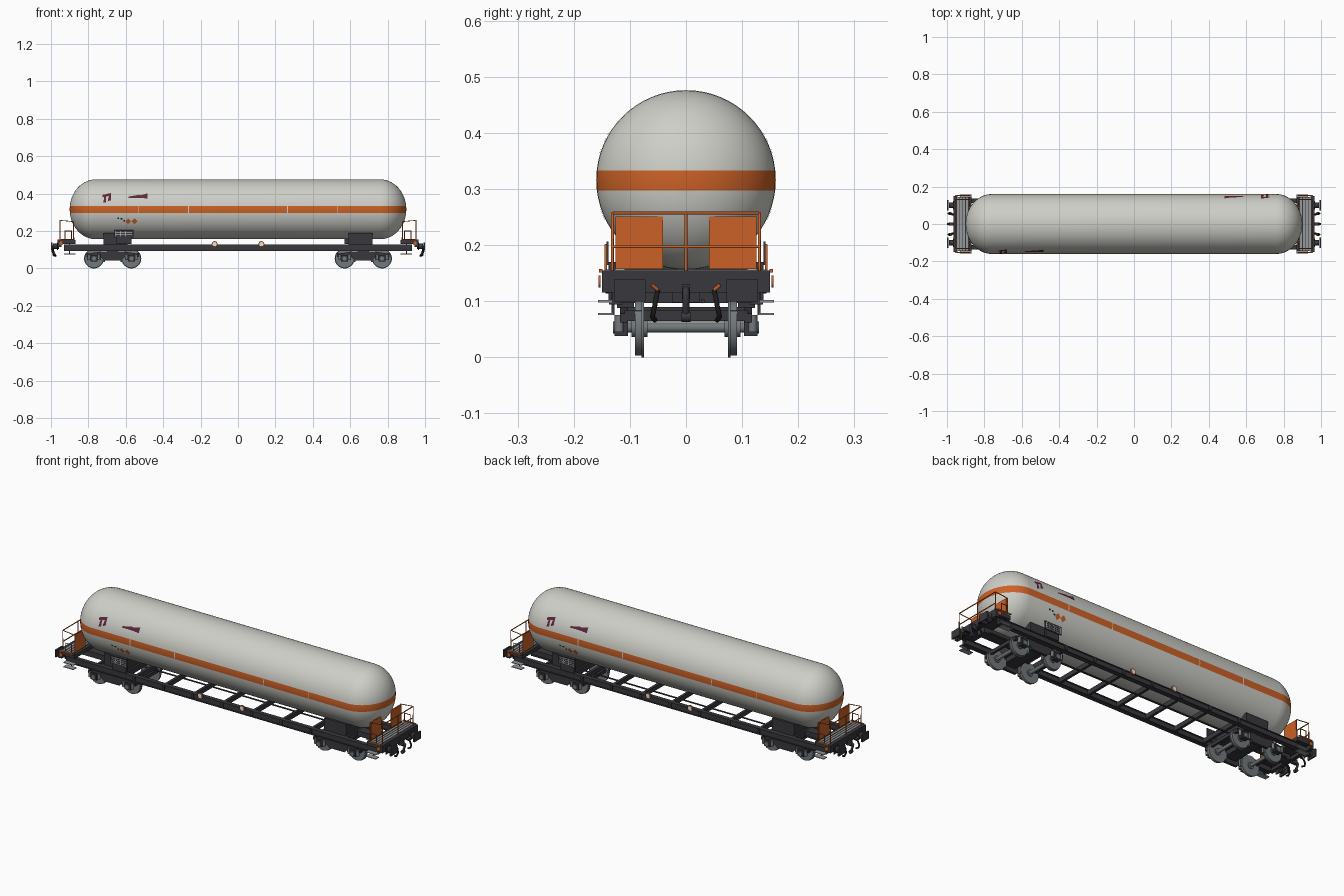
import bpy, bmesh, math
from mathutils import Matrix, Vector

cube = bpy.data.objects.get("Cube")
if cube:
    bpy.data.objects.remove(cube, do_unlink=True)


def material(name, r, g, b):
    m = bpy.data.materials.new(name)
    m.use_nodes = True
    m.diffuse_color = (r, g, b, 1)
    m.node_tree.nodes["Principled BSDF"].inputs["Base Color"].default_value = (r, g, b, 1)
    return m


PALE = material("pale grey paint", 0.62, 0.62, 0.58)
ORANGE = material("orange paint", 0.6, 0.12, 0.02)
DARK = material("dark frame", 0.04, 0.04, 0.048)
STEEL = material("wheel steel", 0.17, 0.19, 0.2)
GRATE = material("grating grey", 0.3, 0.32, 0.34)
MAROON = material("maroon marking", 0.11, 0.02, 0.045)
WHITE = material("white", 0.8, 0.8, 0.8)
BLACK = material("black", 0.012, 0.012, 0.012)

R, ZC, END, CAP = 0.16, 0.316, 0.9, 0.14
SIDES = (-1, 1)
CORNERS = [(sx, sy) for sx in SIDES for sy in SIDES]


class Part:
    """Collects simple solids into one object."""

    def __init__(self):
        self.bm = bmesh.new()

    def box(self, x, y, z, sx, sy, sz):
        m = Matrix.Translation((x, y, z)) @ Matrix.Diagonal((sx, sy, sz, 1))
        bmesh.ops.create_cube(self.bm, size=1, matrix=m)

    def cyl(self, x, y, z, r, length, axis="Y", n=32, r2=None):
        rot = {"X": Matrix.Rotation(math.pi / 2, 4, "Y"),
               "Y": Matrix.Rotation(math.pi / 2, 4, "X"), "Z": Matrix()}[axis]
        bmesh.ops.create_cone(self.bm, cap_ends=True, segments=n, radius1=r,
                              radius2=r if r2 is None else r2, depth=length,
                              matrix=Matrix.Translation((x, y, z)) @ rot)

    def prism(self, outline, y, thick):
        """Extrude an x-z outline along y."""
        f = self.bm.faces.new([self.bm.verts.new((x, y - thick / 2, z)) for x, z in outline])
        new = bmesh.ops.extrude_face_region(self.bm, geom=[f])["geom"]
        verts = [v for v in new if isinstance(v, bmesh.types.BMVert)]
        bmesh.ops.translate(self.bm, verts=verts, vec=(0, thick, 0))

    def patch(self, a, b, c, d, lift=0.0012, rows=5):
        """Lay an x-z quad on the tank wall, and its half-turn copy on the far side."""
        a, b, c, d = map(Vector, (a, b, c, d))
        for s in SIDES:
            prev = None
            for i in range(rows + 1):
                row = []
                for p in (a.lerp(d, i / rows), b.lerp(c, i / rows)):
                    y = -math.sqrt((R + lift) ** 2 - (p.y - ZC) ** 2)
                    row.append(self.bm.verts.new((s * p.x, s * y, p.y)))
                if prev:
                    self.bm.faces.new((prev[0], prev[1], row[1], row[0]))
                prev = row

    def finish(self, name, *mats, smooth=False, fix=True):
        if fix:
            bmesh.ops.recalc_face_normals(self.bm, faces=self.bm.faces)
        me = bpy.data.meshes.new(name)
        self.bm.to_mesh(me)
        self.bm.free()
        ob = bpy.data.objects.new(name, me)
        bpy.context.collection.objects.link(ob)
        for m in mats:
            me.materials.append(m)
        if smooth:
            bpy.ops.object.select_all(action="DESELECT")
            ob.select_set(True)
            bpy.context.view_layer.objects.active = ob
            bpy.ops.object.shade_smooth_by_angle(angle=math.radians(35))
        return ob


def tube(name, paths, radius, mat):
    cu = bpy.data.curves.new(name, "CURVE")
    cu.dimensions, cu.bevel_depth, cu.bevel_resolution = "3D", radius, 2
    cu.use_fill_caps = True
    for path in paths:
        sp = cu.splines.new("POLY")
        sp.points.add(len(path) - 1)
        for pt, co in zip(sp.points, path):
            pt.co = (*co, 1)
    cu.materials.append(mat)
    ob = bpy.data.objects.new(name, cu)
    bpy.context.collection.objects.link(ob)


# Tank: a spun profile with domed ends and a horizontal painted band
p = Part()
steps = 14
dome = [(END - CAP + CAP * math.sin(t), R * math.cos(t))
        for t in (math.pi / 2 * i / steps for i in range(steps + 1))]
profile = [(-x, r) for x, r in reversed(dome)] + dome
verts = [p.bm.verts.new((x, 0, ZC + r)) for x, r in profile]
edges = [p.bm.edges.new(e) for e in zip(verts, verts[1:])]
bmesh.ops.spin(p.bm, geom=verts + edges, cent=(0, 0, ZC), axis=(1, 0, 0),
               angle=math.tau, steps=64, use_duplicate=False)
bmesh.ops.remove_doubles(p.bm, verts=p.bm.verts, dist=0.0002)
for z in (0.297, 0.333):
    bmesh.ops.bisect_plane(p.bm, geom=p.bm.verts[:] + p.bm.edges[:] + p.bm.faces[:],
                           plane_co=(0, 0, z), plane_no=(0, 0, 1))
for f in p.bm.faces:
    f.material_index = int(0.297 < f.calc_center_median().z < 0.333)
p.finish("tank", PALE, ORANGE, smooth=True)

# Painted markings on the tank wall
p = Part()
for x in (-0.53, -0.265, 0.265, 0.53):
    p.patch((x - 0.002, 0.297), (x + 0.002, 0.297), (x + 0.002, 0.333), (x - 0.002, 0.333))
p.finish("band_gaps", PALE, fix=False)
p = Part()
p.patch((-0.725, 0.38), (-0.68, 0.39), (-0.68, 0.403), (-0.725, 0.393))
p.patch((-0.72, 0.35), (-0.705, 0.354), (-0.705, 0.386), (-0.715, 0.383))
p.patch((-0.697, 0.358), (-0.68, 0.364), (-0.68, 0.392), (-0.69, 0.389))
p.patch((-0.585, 0.377), (-0.525, 0.377), (-0.525, 0.394), (-0.585, 0.384))
p.patch((-0.525, 0.377), (-0.485, 0.374), (-0.485, 0.401), (-0.525, 0.39))
p.finish("maroon_flashes", MAROON, fix=False)
p = Part()
for x in (-0.587, -0.554):
    p.patch((x, 0.236), (x + 0.016, 0.252), (x, 0.268), (x - 0.016, 0.252))
p.finish("warning_diamonds", ORANGE, fix=False)
p = Part()
for x, z in ((-0.64, 0.268), (-0.622, 0.266), (-0.608, 0.255)):
    p.patch((x - 0.005, z - 0.004), (x + 0.005, z - 0.004), (x + 0.005, z + 0.004), (x - 0.005, z + 0.004))
p.finish("small_marks", BLACK, fix=False)

# Underframe: long sills, cross members and tank saddles
p = Part()
for s in SIDES:
    p.box(0, s * 0.125, 0.11, 1.86, 0.014, 0.032)
    p.box(0, s * 0.125, 0.125, 1.86, 0.024, 0.004)
    p.box(0, s * 0.125, 0.096, 1.86, 0.024, 0.004)
    p.box(s * 0.655, 0, 0.157, 0.13, 0.22, 0.066)
    p.box(s * 0.655, 0, 0.112, 0.15, 0.25, 0.03)
    p.box(s * 0.81, 0, 0.112, 0.24, 0.05, 0.028)
    p.box(s * 0.955, 0, 0.135, 0.02, 0.3, 0.04)
    p.box(s * 0.91, 0, 0.141, 0.08, 0.29, 0.02)
for i in range(-3, 4):
    p.box(i * 0.175, 0, 0.112, 0.014, 0.276, 0.024)
p.finish("underframe", DARK)
tube("brake_pipe", [[(-0.9, 0.03, 0.1), (0.9, 0.03, 0.1)]], 0.004, DARK)

# End platforms: gratings, guard panels and railings
p = Part()
for s in SIDES:
    for i in range(4):
        p.box(s * (0.893 + i * 0.0155), 0, 0.154, 0.012, 0.29, 0.005)
    for sy in SIDES:
        for z in (0.1, 0.077):
            p.box(s * 0.9, sy * 0.143, z, 0.06, 0.028, 0.004)
p.finish("platform_gratings_and_steps", GRATE)
p = Part()
for sx, sy in CORNERS:
    p.box(sx * 0.9, sy * 0.13, 0.113, 0.005, 0.005, 0.075)
p.finish("step_hangers", DARK)
p = Part()
for sx, sy in CORNERS:
    p.box(sx * 0.88, sy * 0.0835, 0.204, 0.005, 0.085, 0.094)
    p.cyl(sx * 0.945, sy * 0.154, 0.135, 0.011, 0.004, n=16)
    p.box(sx * 0.915, sy * 0.152, 0.154, 0.08, 0.006, 0.006)
p.finish("guard_panels", ORANGE)
rails = []
for s in SIDES:
    xo, xi = s * 0.951, s * 0.878
    for z in (0.257, 0.197):
        rails.append([(xo, -0.13, z), (xo, 0.13, z)])
    rails.append([(xo, 0, 0.155), (xo, 0, 0.257)])
    for sy in SIDES:
        y = sy * 0.131
        rails.append([(xo, y, 0.15), (xo, y, 0.257), (xi, y, 0.25), (xi, y, 0.15)])
        y = sy * 0.143
        rails.append([(s * 0.89, y, 0.15), (s * 0.89, y, 0.2), (s * 0.925, y, 0.2), (s * 0.925, y, 0.15)])
tube("railings", rails, 0.0026, ORANGE)

# Buffers
p = Part()
for sx, sy in CORNERS:
    p.cyl(sx * 0.975, sy * 0.1, 0.119, 0.015, 0.03, "X", 20)
    p.box(sx * 0.966, sy * 0.1, 0.119, 0.005, 0.046, 0.04)
    p.box(sx * 0.996, sy * 0.1, 0.119, 0.008, 0.056, 0.04)
p.finish("buffers", DARK, smooth=True)

# Draw hooks, screw links, hoses and their handles
p = Part()
for s in SIDES:
    p.box(s * 0.972, 0, 0.117, 0.03, 0.014, 0.026)
    p.cyl(s * 0.982, 0, 0.072, 0.009, 0.016, n=16)
p.finish("draw_gear", DARK, smooth=True)
hoses, links = [], []
for s in SIDES:
    links.append([(s * 0.98, 0, 0.125), (s * 0.995, 0, 0.112), (s * 0.99, 0, 0.095), (s * 0.98, 0, 0.07)])
    for sy in SIDES:
        hoses.append([(s * 0.96, sy * 0.05, 0.118), (s * 0.985, sy * 0.052, 0.112),
                      (s * 0.992, sy * 0.056, 0.09), (s * 0.985, sy * 0.06, 0.072), (s * 0.972, sy * 0.055, 0.066)])
tube("hook_links", links, 0.006, DARK)
tube("brake_hoses", hoses, 0.0045, BLACK)
tube("hose_handles", [[(sx * 0.978, sy * 0.05, 0.12), (sx * 0.982, sy * 0.061, 0.129)]
                      for sx, sy in CORNERS], 0.0035, ORANGE)

# Wheelsets
p = Part()
for s in SIDES:
    for x in (s * 0.57, s * 0.77):
        p.cyl(x, 0, 0.053, 0.009, 0.23, n=16)
        for sy in SIDES:
            p.cyl(x, sy * 0.085, 0.053, 0.05, 0.012)
            p.cyl(x, sy * 0.077, 0.053, 0.053, 0.005)
            p.cyl(x, sy * 0.083, 0.053, 0.017, 0.028, n=20)
p.finish("wheelsets", STEEL, smooth=True)

# Bogies: side frames, axle boxes, bolsters and springs
frame = [(-0.14, 0.062), (-0.065, 0.062), (-0.045, 0.042), (0.045, 0.042), (0.065, 0.062),
         (0.14, 0.062), (0.14, 0.078), (0.06, 0.09), (-0.06, 0.09), (-0.14, 0.078)]
bogies, springs = Part(), Part()
for s in SIDES:
    c = s * 0.67
    bogies.box(c, 0, 0.077, 0.07, 0.22, 0.026)
    for e in SIDES:
        bogies.box(c + e * 0.135, 0, 0.074, 0.012, 0.22, 0.018)
    for sy in SIDES:
        bogies.prism([(c + x, z) for x, z in frame], sy * 0.111, 0.014)
        bogies.box(c, sy * 0.108, 0.094, 0.06, 0.03, 0.012)
        for e in SIDES:
            bogies.box(c + e * 0.1, sy * 0.115, 0.055, 0.036, 0.024, 0.034)
            springs.cyl(c + e * 0.1, sy * 0.127, 0.053, 0.011, 0.006, n=16)
            for k in SIDES:
                springs.cyl(c + e * 0.1 + k * 0.026, sy * 0.119, 0.06, 0.008, 0.03, "Z", 12)
            springs.box(c + e * 0.045, sy * 0.083, 0.053, 0.008, 0.014, 0.04)
bogies.finish("bogies", DARK)
springs.finish("springs_and_brakes", STEEL, smooth=True)

# Data panels with ruled lines
p, q = Part(), Part()
for s in SIDES:
    p.box(-s * 0.61, -s * 0.14, 0.185, 0.1, 0.004, 0.042)
    p.box(-s * 0.61, -s * 0.132, 0.15, 0.08, 0.012, 0.04)
    for i in range(4):
        q.box(-s * 0.61, -s * 0.1425, 0.171 + i * 0.0095, 0.086, 0.001, 0.0015)
    for x in (0.567, 0.6, 0.63, 0.653):
        q.box(-s * x, -s * 0.1425, 0.185, 0.0015, 0.001, 0.03)
p.finish("data_panels", DARK)
q.finish("panel_lines", WHITE)

# Valve handwheels on the sills
p, q = Part(), Part()
for sx, sy in CORNERS:
    p.cyl(sx * 0.125, sy * 0.141, 0.13, 0.016, 0.005, n=20)
    p.cyl(sx * 0.125, sy * 0.134, 0.13, 0.005, 0.016, n=12)
    q.cyl(sx * 0.125, sy * 0.144, 0.13, 0.011, 0.003, n=20)
p.finish("valve_discs", ORANGE, smooth=True)
q.finish("valve_faces", WHITE, smooth=True)
